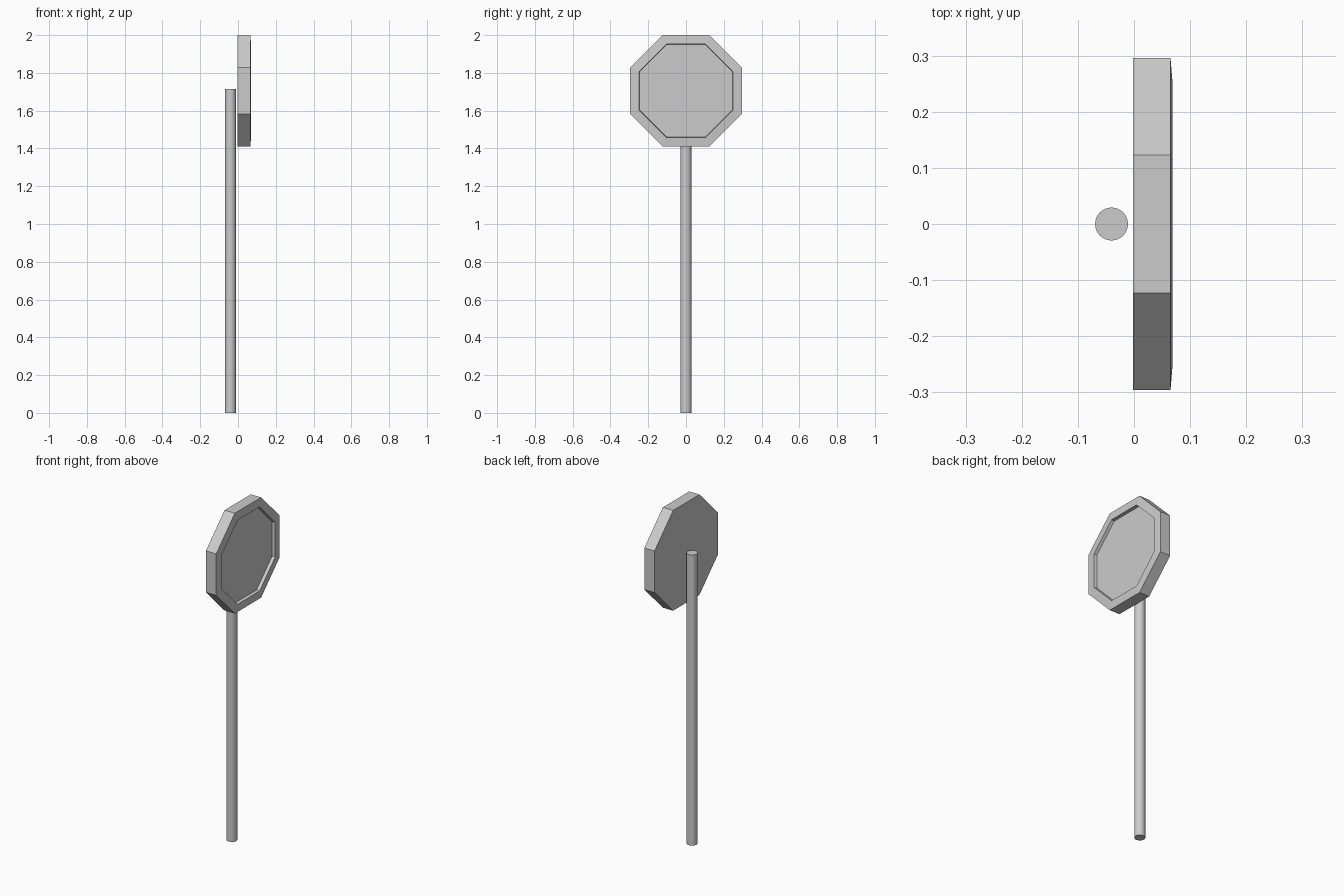
import bpy
import bmesh
from math import cos, sin, pi

if "Cube" in bpy.data.objects:
    bpy.data.objects.remove(bpy.data.objects["Cube"])

SIGN_Z = 1.705


def octagon(bm, x, apothem):
    """Ring of eight vertices facing +x with flat top and sides."""
    r = apothem / cos(pi / 8)
    return [bm.verts.new((x, r * cos(pi / 8 + i * pi / 4),
                          SIGN_Z + r * sin(pi / 8 + i * pi / 4)))
            for i in range(8)]


# Octagonal sign: back, outer wall, slightly raised rim, recess wall, recessed face
bm = bmesh.new()
profile = [(-0.002, 0.296), (0.065, 0.296), (0.069, 0.248), (0.051, 0.245)]
rings = [octagon(bm, x, a) for x, a in profile]
for a, b in zip(rings, rings[1:]):
    for i in range(8):
        j = (i + 1) % 8
        bm.faces.new((a[i], a[j], b[j], b[i]))
bm.faces.new(rings[0][::-1])
bm.faces.new(rings[-1])
bmesh.ops.recalc_face_normals(bm, faces=bm.faces)
mesh = bpy.data.meshes.new("sign_panel")
bm.to_mesh(mesh)
bm.free()
bpy.context.collection.objects.link(bpy.data.objects.new("sign_panel", mesh))

# Round post standing just behind the panel
POST_H = 1.715
bpy.ops.mesh.primitive_cylinder_add(vertices=32, radius=0.0293, depth=POST_H,
                                    location=(-0.04, 0, POST_H / 2))
bpy.context.object.name = "post"
bpy.ops.object.shade_smooth_by_angle()
